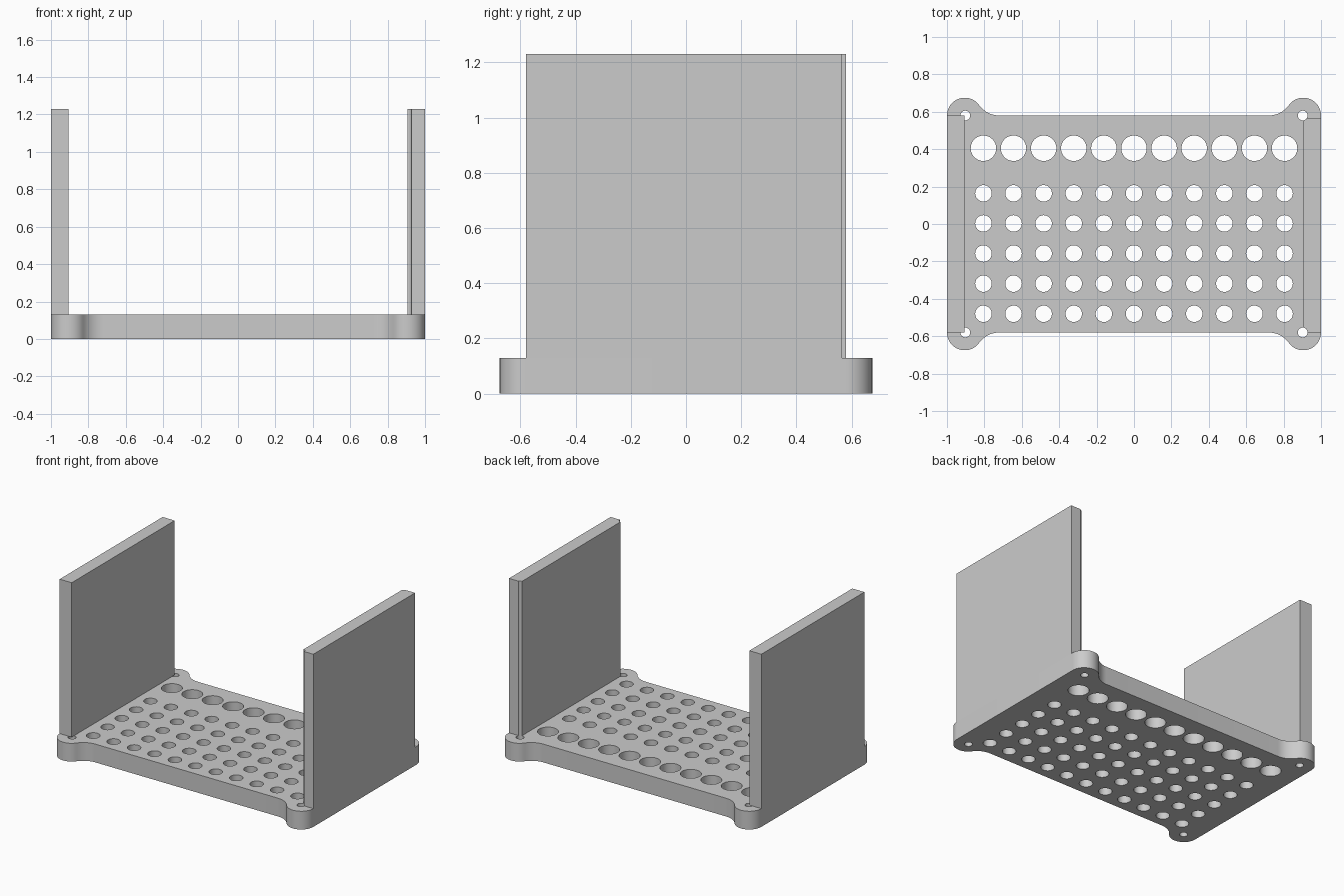
import bpy, bmesh
from math import atan2, cos, sin, pi, radians

cube = bpy.data.objects.get("Cube")
if cube:
    bpy.data.objects.remove(cube, do_unlink=True)

# Main dimensions
BASE_H, TOP = 0.13, 1.23
HALF_Y, LOBE_R = 0.58, 0.095
LOBE_X = 1 - LOBE_R
FILLET_X = 0.72
FILLET_R = ((LOBE_X - FILLET_X) ** 2 - LOBE_R ** 2) / (2 * LOBE_R)

grey = bpy.data.materials.new("light_grey")
grey.use_nodes = True
colour = (0.6, 0.6, 0.6, 1)
grey.diffuse_color = colour
grey.node_tree.nodes["Principled BSDF"].inputs["Base Color"].default_value = colour


def prism(name, outlines, z0, z1):
    """One object holding an upright prism for each closed outline."""
    bm = bmesh.new()
    for outline in outlines:
        face = bm.faces.new([bm.verts.new((x, y, z0)) for x, y in outline])
        side = bmesh.ops.extrude_face_region(bm, geom=[face])["geom"]
        moved = [v for v in side if isinstance(v, bmesh.types.BMVert)]
        bmesh.ops.translate(bm, verts=moved, vec=(0, 0, z1 - z0))
    bmesh.ops.recalc_face_normals(bm, faces=bm.faces)
    mesh = bpy.data.meshes.new(name)
    bm.to_mesh(mesh)
    bm.free()
    mesh.materials.append(grey)
    obj = bpy.data.objects.new(name, mesh)
    bpy.context.collection.objects.link(obj)
    return obj


def arc(cx, cy, r, a0, a1, n):
    return [(cx + r * cos(a0 + (a1 - a0) * i / n),
             cy + r * sin(a0 + (a1 - a0) * i / n)) for i in range(n + 1)]


def circle(cx, cy, r, n=40):
    return arc(cx, cy, r, 0, 2 * pi, n)[:-1]


def rect(x0, x1, y0, y1):
    return [(x0, y0), (x1, y0), (x1, y1), (x0, y1)]


def activate(obj):
    bpy.ops.object.select_all(action="DESELECT")
    obj.select_set(True)
    bpy.context.view_layer.objects.active = obj


def cut(obj, cutter):
    activate(obj)
    mod = obj.modifiers.new("holes", "BOOLEAN")
    mod.operation, mod.solver, mod.object = "DIFFERENCE", "EXACT", cutter
    bpy.ops.object.modifier_apply(modifier=mod.name)


# Base plate outline: one filleted corner lobe, mirrored to four corners
meet = atan2(-FILLET_R, LOBE_X - FILLET_X)
corner = arc(FILLET_X, HALF_Y + FILLET_R, FILLET_R, -pi / 2, meet, 10)
corner += arc(LOBE_X, HALF_Y, LOBE_R, meet + pi, 0, 24)[1:]
right_half = corner + [(x, -y) for x, y in reversed(corner)]
outline = right_half + [(-x, y) for x, y in reversed(right_half)]
base = prism("base_plate", [outline], 0, BASE_H)

# Side walls, the left one slightly shorter at the back
right_wall = prism("right_wall", [rect(-1, -LOBE_X, -HALF_Y, HALF_Y)], BASE_H, TOP)
left_wall = prism("left_wall", [rect(LOBE_X, 1, -HALF_Y, 0.565)], BASE_H, TOP)

# Grid of small holes with a row of large ones at the back
columns = [0.161 * i for i in range(-5, 6)]
holes = [circle(x, 0.405, 0.068) for x in columns]
holes += [circle(x, 0.164 - 0.161 * row, 0.044) for row in range(5) for x in columns]
grid_cutter = prism("grid_hole_cutter", holes, -0.1, BASE_H + 0.1)

# Corner screw holes, which also notch the left wall
screws = [circle(sx * 0.902, sy * HALF_Y, 0.026, 32) for sx in (-1, 1) for sy in (-1, 1)]
screw_cutter = prism("screw_hole_cutter", screws, -0.1, TOP + 0.1)

cut(base, grid_cutter)
cut(base, screw_cutter)
cut(left_wall, screw_cutter)
for cutter in (grid_cutter, screw_cutter):
    bpy.data.objects.remove(cutter, do_unlink=True)

for part in (base, right_wall, left_wall):
    activate(part)
    bpy.ops.object.shade_smooth_by_angle(angle=radians(30))
